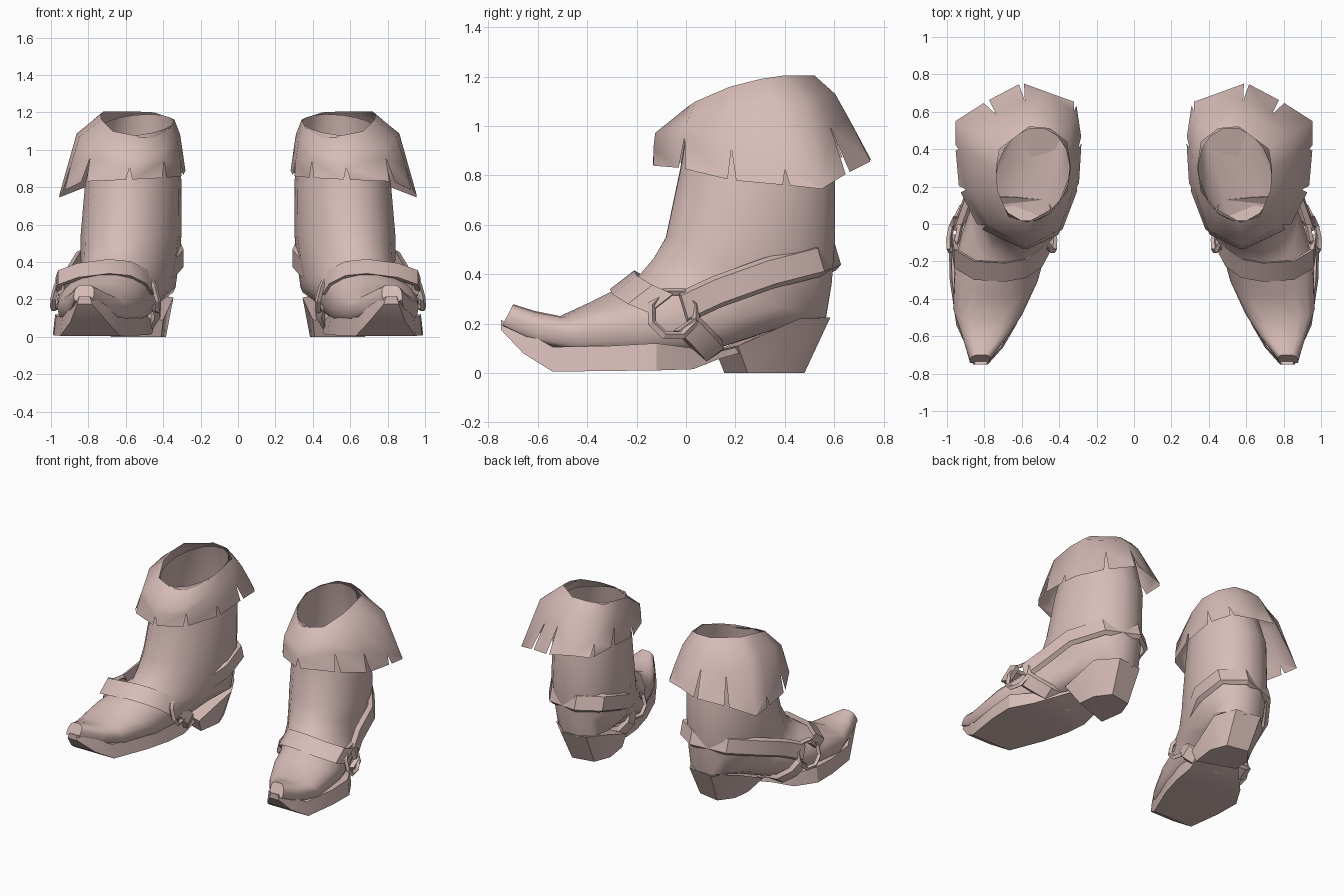
import bpy, bmesh, math
from mathutils import Vector as V

leather = bpy.data.materials.new("dusty_pink_leather")
leather.diffuse_color = (0.68, 0.505, 0.48, 1)


def make(name, verts, faces, angle=35):
    """One part of the +x boot, mirrored to make the pair."""
    me = bpy.data.meshes.new(name)
    me.from_pydata([tuple(v) for v in verts], [], faces)
    bm = bmesh.new()
    bm.from_mesh(me)
    bmesh.ops.recalc_face_normals(bm, faces=bm.faces)
    bm.to_mesh(me)
    bm.free()
    me.materials.append(leather)
    ob = bpy.data.objects.new(name, me)
    bpy.context.collection.objects.link(ob)
    bpy.ops.object.select_all(action='DESELECT')
    ob.select_set(True)
    bpy.context.view_layer.objects.active = ob
    bpy.ops.object.shade_smooth_by_angle(angle=math.radians(angle))
    ob.modifiers.new("pair", 'MIRROR')
    return ob


def loft(name, rings, cap0=True, cap1=True, closed=False, angle=35):
    n, m = len(rings[0]), len(rings)
    faces = []
    for r in range(m if closed else m - 1):
        a, b = r * n, (r + 1) % m * n
        faces += [(a + i, a + (i + 1) % n, b + (i + 1) % n, b + i) for i in range(n)]
    if cap0 and not closed:
        faces.append(tuple(range(n)))
    if cap1 and not closed:
        faces.append(tuple(range((m - 1) * n, m * n)))
    return make(name, [p for r in rings for p in r], faces, angle)


def axis_x(y):
    return 0.63 - 0.26 * y


# Boot upper: rings swing from level at the shaft to upright at the toe
# front y, z / back y, z / half width / sideways shift / lower squareness
upper = [
    (0.02, 1.075, 0.51, 1.19, 0.195, -0.02, 1.0),
    (-0.02, 0.83, 0.60, 0.83, 0.255, 0.005, 0.95),
    (-0.08, 0.55, 0.60, 0.53, 0.265, 0.01, 0.95),
    (-0.13, 0.465, 0.59, 0.36, 0.255, 0.01, 0.95),
    (-0.19, 0.395, 0.565, 0.21, 0.24, 0.005, 0.85),
    (-0.24, 0.36, 0.35, 0.17, 0.235, 0.02, 0.65),
    (-0.31, 0.325, 0.10, 0.09, 0.23, 0.04, 0.4),
    (-0.38, 0.29, -0.14, 0.07, 0.232, 0.04, 0.25),
    (-0.51, 0.23, -0.43, 0.08, 0.192, 0.03, 0.15),
    (-0.61, 0.25, -0.60, 0.12, 0.125, 0.01, 0.15),
    (-0.70, 0.278, -0.745, 0.19, 0.056, 0.005, 0.15),
]
rings = []
for fy, fz, by, bz, hw, dx, sq in upper:
    f = V((axis_x(fy) + dx, fy, fz))
    b = V((axis_x(by) + dx, by, bz))
    toe = max(0, min(1, (-0.3 - fy) / 0.3))
    side = V((0.96, 0.27 * (1 - toe), 0))
    ring = []
    for i in range(16):
        a = 2 * math.pi * i / 16
        c, s = math.cos(a), math.sin(a)
        w = math.copysign(abs(s) ** (sq if c < 0.01 else 1 - 0.4 * toe), s)
        ring.append((f + b) / 2 + (f - b) / 2 * c + side * hw * w)
    rings.append(ring)
loft("boot_upper", rings, cap0=False, angle=40)

# Sole: y, inner x, outer x, top z, bottom z
sole = [(-0.75, 0.78, 0.86, 0.215, 0.175), (-0.66, 0.70, 0.895, 0.175, 0.08),
        (-0.54, 0.63, 0.95, 0.105, 0.005), (-0.30, 0.53, 0.985, 0.11, 0.008),
        (-0.12, 0.48, 0.99, 0.12, 0.01), (0.03, 0.46, 0.90, 0.10, 0.015),
        (0.13, 0.45, 0.80, 0.085, 0.055), (0.25, 0.43, 0.70, 0.115, 0.09)]
loft("sole", [[(a, y, b), (c, y, b), (c - .012, y, t), (a + .012, y, t)]
              for y, a, c, t, b in sole], angle=20)

# Heel block, undercut at the back
heel_low = [(0.41, 0.155), (0.68, 0.25), (0.665, 0.38), (0.59, 0.48), (0.43, 0.45), (0.385, 0.33)]
heel_high = [(0.40, 0.12, 0.09), (0.775, 0.21, 0.11), (0.735, 0.46, 0.22),
             (0.61, 0.585, 0.225), (0.42, 0.56, 0.225), (0.345, 0.42, 0.21)]
loft("heel", [[(x, y, 0) for x, y in heel_low], heel_high], angle=50)


# Straps: bands with a bevelled section that follow a path
def strap(name, path, width, thick=0.03):
    path = [(V(p), V(u).normalized()) for p, u in path]
    out = []
    for i, (p, up) in enumerate(path):
        t = path[min(i + 1, len(path) - 1)][0] - path[max(i - 1, 0)][0]
        nrm = t.cross(up).normalized()
        h, d = up * width / 2, nrm * thick / 2
        out.append([p + h * 0.75 + d, p - h * 0.75 + d, p - h - d, p + h - d])
    loft(name, out, angle=30)


lean = (0, -0.3, 1)
strap("ankle_strap", [(p, lean) for p in [
    (0.945, -0.01, 0.265), (0.895, 0.13, 0.33), (0.85, 0.34, 0.405), (0.71, 0.535, 0.455),
    (0.47, 0.60, 0.48), (0.33, 0.50, 0.475), (0.305, 0.30, 0.42), (0.385, 0.10, 0.335),
    (0.455, -0.03, 0.26)]], 0.13)
strap("instep_strap", [(p, (0, 0.78, 0.6)) for p in [
    (0.96, -0.10, 0.28), (0.95, -0.18, 0.31), (0.85, -0.24, 0.345), (0.69, -0.25, 0.365),
    (0.58, -0.23, 0.355), (0.50, -0.17, 0.315), (0.465, -0.10, 0.26)]], 0.125)
strap("under_strap", [(p, (0, 0.75, 0.55)) for p in [
    (0.95, 0.0, 0.20), (0.92, 0.06, 0.14), (0.84, 0.11, 0.085), (0.64, 0.105, 0.07),
    (0.46, 0.09, 0.08), (0.43, 0.04, 0.13), (0.45, -0.01, 0.20)]], 0.115)


# Strap rings: eight-sided hoops on both sides of the foot
def hoop(name, c, side):
    c, fwd, up = V(c), V((0.2 * side, -0.98, 0)), V((-0.25 * side, 0, 0.97))
    out = fwd.cross(up).normalized()
    rs = []
    for i in range(8):
        a = math.tau * (i + 0.5) / 8
        d = fwd * math.cos(a) + up * math.sin(a)
        rs.append([c + d * r + out * o for r, o in
                   ((0.115, 0), (0.097, 0.016), (0.08, 0), (0.097, -0.016))])
    loft(name, rs, closed=True, angle=20)


hoop("outer_ring", (0.96, -0.05, 0.24), 1)
hoop("inner_ring", (0.455, -0.05, 0.23), -1)

# Fringed cuff: top rim and hanging hem, from the front round the outside
rim = [(0.57, 0.01, 1.08), (0.67, 0.04, 1.10), (0.73, 0.18, 1.16), (0.735, 0.30, 1.19),
       (0.72, 0.40, 1.205), (0.64, 0.46, 1.205), (0.56, 0.52, 1.205), (0.45, 0.51, 1.20),
       (0.36, 0.44, 1.17), (0.34, 0.30, 1.16), (0.36, 0.17, 1.12), (0.44, 0.08, 1.08)]
hem = [(0.58, -0.14, 0.84), (0.83, -0.02, 0.83), (0.935, 0.185, 0.78), (0.955, 0.41, 0.76),
       (0.955, 0.55, 0.745), (0.79, 0.655, 0.81), (0.60, 0.755, 0.86), (0.45, 0.70, 0.87),
       (0.31, 0.65, 0.87), (0.28, 0.45, 0.89), (0.295, 0.20, 0.86), (0.39, -0.05, 0.85)]
# slit depth at each hem point: 1 is no slit
slit = [0.5, 0.3, 0.55, 0.8, 1, 0.4, 0.35, 1, 0.6, 0.4, 0.6, 0.35]
# how far the cuff has spread and dropped at its shoulder
spread = [0.9, 0.65, 0.58, 0.58, 0.55, 0.4, 0.36, 0.36, 0.4, 0.5, 0.55, 0.85]
drop = [0.45, 0.33, 0.24, 0.24, 0.24, 0.22, 0.22, 0.22, 0.24, 0.28, 0.3, 0.4]
n = len(rim)
rim, hem = [V(p) for p in rim], [V(p) for p in hem]
mid = []
for p, q, s, d in zip(rim, hem, spread, drop):
    m = p.lerp(q, s)
    m.z = p.z + (q.z - p.z) * d
    mid.append(m)
notch = [m.lerp(q, s) for m, q, s in zip(mid, hem, slit)]
verts, faces = rim + mid + notch, []
for i in range(n):
    j, k = (i + 1) % n, len(verts)
    ga, gb = [0.0 if slit[v] == 1 else 0.08 for v in (i, j)]
    verts += [hem[i].lerp(hem[j], ga), hem[j].lerp(hem[i], gb)]
    faces += [(i, j, n + j, n + i), (n + i, n + j, 2 * n + j, 2 * n + i),
              (2 * n + i, 2 * n + j, k + 1, k)]
make("fringed_cuff", verts, faces, 60)
